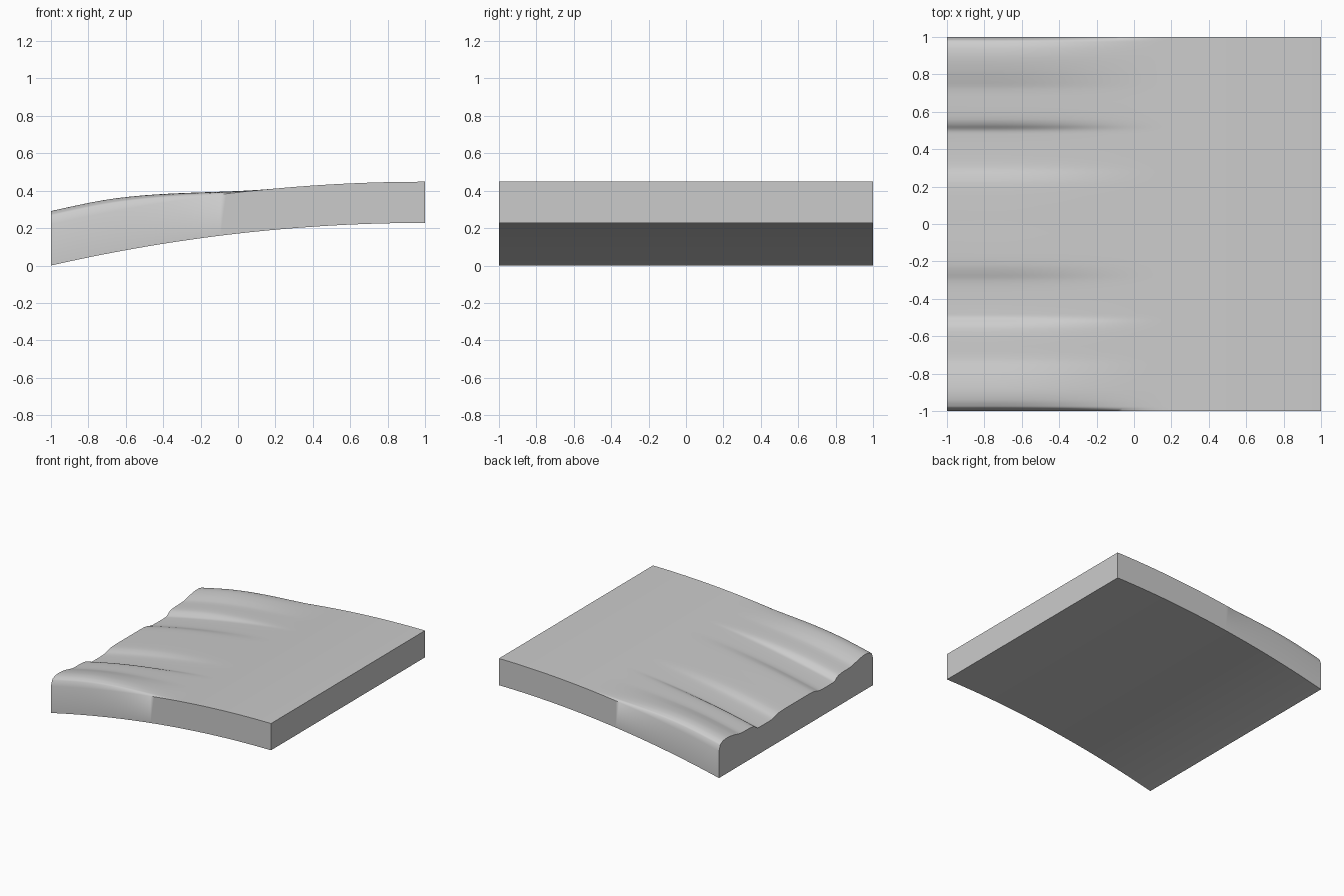
import bpy, bmesh, math

if "Cube" in bpy.data.objects:
    bpy.data.objects.remove(bpy.data.objects["Cube"])

THICK = 0.22
# ridge height across the slab, mirrored about y = 0: (|y|, height)
RIDGES = [(0, .024), (.15, .024), (.22, .021), (.26, .013), (.30, .002), (.36, -.002),
          (.48, -.001), (.505, .004), (.53, .022), (.56, .033), (.62, .038), (.72, .041),
          (.77, .052), (.82, .063), (.89, .071), (.94, .067), (.97, .056), (.985, .043), (1, 0)]


def ridge(y):
    """Smooth Hermite interpolation of the ridge profile."""
    y = abs(y)
    p = RIDGES
    i = max(k for k in range(len(p) - 1) if p[k][0] <= y + 1e-9)

    def slope(k):
        if k == 0:
            return 0
        if k == len(p) - 1:
            return (p[k][1] - p[k - 1][1]) / (p[k][0] - p[k - 1][0])
        return (p[k + 1][1] - p[k - 1][1]) / (p[k + 1][0] - p[k - 1][0])
    w = p[i + 1][0] - p[i][0]
    t = (y - p[i][0]) / w
    return ((2*t**3 - 3*t**2 + 1) * p[i][1] + (t**3 - 2*t**2 + t) * w * slope(i)
            + (3*t**2 - 2*t**3) * p[i + 1][1] + (t**3 - t**2) * w * slope(i + 1))


def underside(x):
    return 0.228 * (1 - (1 - x) ** 2 / 4)


def fade(x):
    """Ridges are full at the left end and die out past the middle."""
    t = min(1, max(0, 0.2 - x))
    return t * t * (3 - 2 * t)


# stations: three samples per profile interval, mirrored
half = []
for (a, _), (b, _) in zip(RIDGES, RIDGES[1:]):
    half += [a + (b - a) * k / 3 for k in range(3)]
half = half[:-2] + [1.0]          # single facet at the rim
ys = [-y for y in reversed(half[1:])] + half
xs = [-1 + 2 * i / 64 for i in range(65)]

# curved slab with ridges: one cross-section ring per x station
bm = bmesh.new()
rings = []
for x in xs:
    z = underside(x)
    ring = [bm.verts.new((x, y, z + THICK + fade(x) * ridge(y))) for y in ys]
    ring += [bm.verts.new((x, 1, z)), bm.verts.new((x, -1, z))]
    rings.append(ring)
n = len(rings[0])
for a, b in zip(rings, rings[1:]):
    for j in range(n):
        k = (j + 1) % n
        bm.faces.new((a[j], b[j], b[k], a[k]))
bm.faces.new(rings[0])
bm.faces.new(rings[-1])
bmesh.ops.recalc_face_normals(bm, faces=bm.faces)
mesh = bpy.data.meshes.new("ridged_slab")
bm.to_mesh(mesh)
bm.free()

mat = bpy.data.materials.new("light grey")
mat.diffuse_color = (0.6, 0.6, 0.6, 1)
mat.use_nodes = True
mat.node_tree.nodes["Principled BSDF"].inputs["Base Color"].default_value = mat.diffuse_color
mesh.materials.append(mat)
slab = bpy.data.objects.new("ridged_slab", mesh)
bpy.context.collection.objects.link(slab)
bpy.context.view_layer.objects.active = slab
slab.select_set(True)
bpy.ops.object.shade_smooth_by_angle(angle=math.radians(60))
